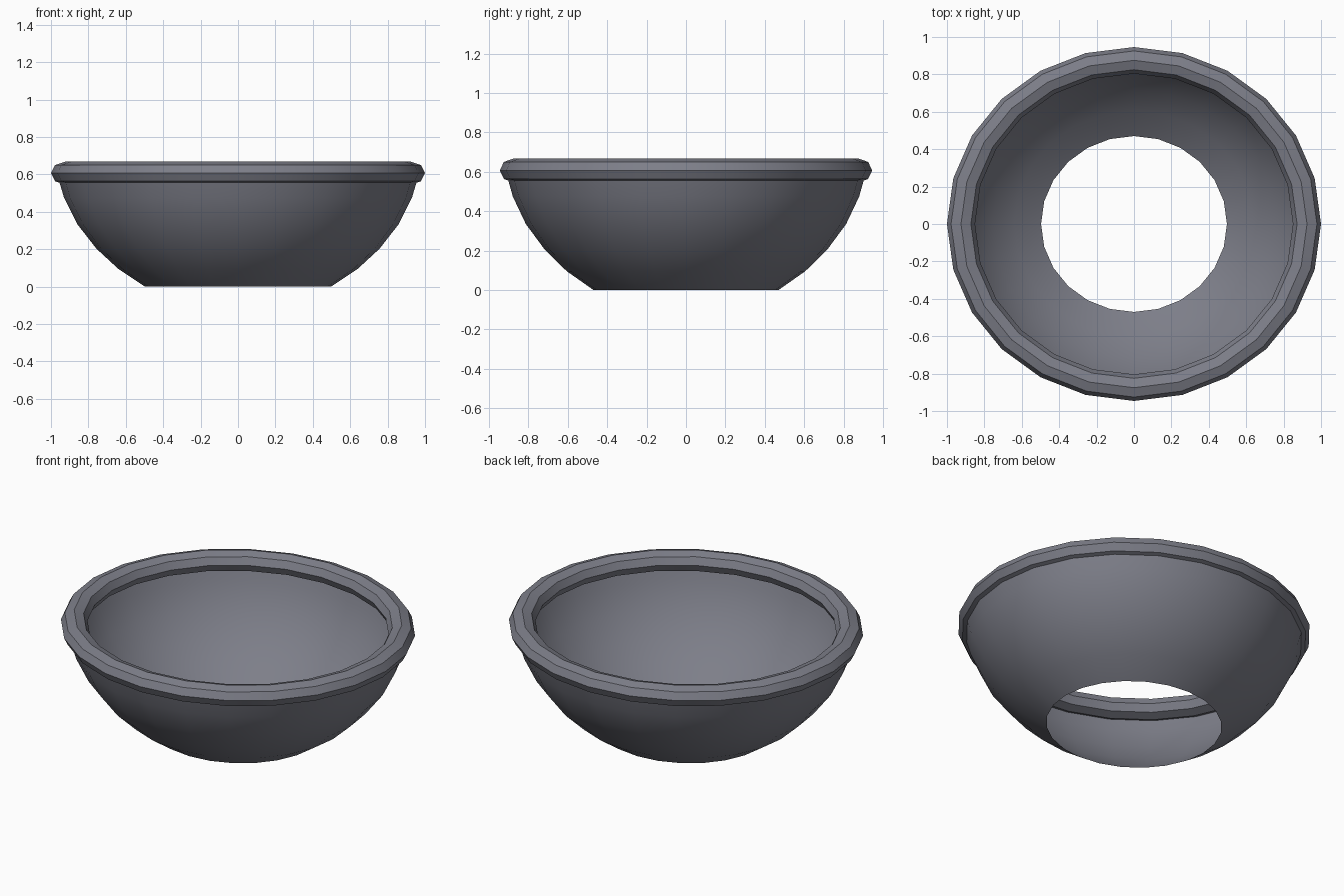
import bpy
import bmesh
from math import cos, sin, tau

SEGMENTS = 24
DEPTH_SCALE = 0.946  # the bowl is slightly oval

cube = bpy.data.objects.get("Cube")
if cube:
    bpy.data.objects.remove(cube, do_unlink=True)

slate = bpy.data.materials.new("slate_grey")
slate.use_nodes = True
colour = (0.205, 0.21, 0.25, 1.0)
slate.diffuse_color = colour
slate.node_tree.nodes["Principled BSDF"].inputs["Base Color"].default_value = colour


def lathe(name, profile, closed=False):
    """Revolve a (radius, height) profile around the vertical axis."""
    bm = bmesh.new()
    rings = []
    for radius, height in profile:
        rings.append([bm.verts.new((radius * cos(tau * i / SEGMENTS),
                                    radius * sin(tau * i / SEGMENTS) * DEPTH_SCALE,
                                    height)) for i in range(SEGMENTS)])
    pairs = list(zip(rings, rings[1:]))
    if closed:
        pairs.append((rings[-1], rings[0]))
    for low, high in pairs:
        for i in range(SEGMENTS):
            j = (i + 1) % SEGMENTS
            bm.faces.new((low[i], low[j], high[j], high[i]))
    mesh = bpy.data.meshes.new(name)
    bm.to_mesh(mesh)
    bm.free()
    mesh.materials.append(slate)
    obj = bpy.data.objects.new(name, mesh)
    bpy.context.collection.objects.link(obj)
    bpy.ops.object.select_all(action='DESELECT')
    obj.select_set(True)
    bpy.context.view_layer.objects.active = obj
    bpy.ops.object.shade_smooth_by_angle(angle=tau / 12)
    return obj


# Thin curved wall, open at the bottom and tucked into the rim at the top
lathe("bowl_wall", [(0.497, 0.0), (0.64, 0.095), (0.757, 0.203),
                    (0.86, 0.335), (0.93, 0.475), (0.97, 0.61)])

# Rounded eight-sided rim
lathe("rim", [(0.925 + 0.075 * cos(tau * k / 8), 0.607 + 0.061 * sin(tau * k / 8))
              for k in range(8)], closed=True)
